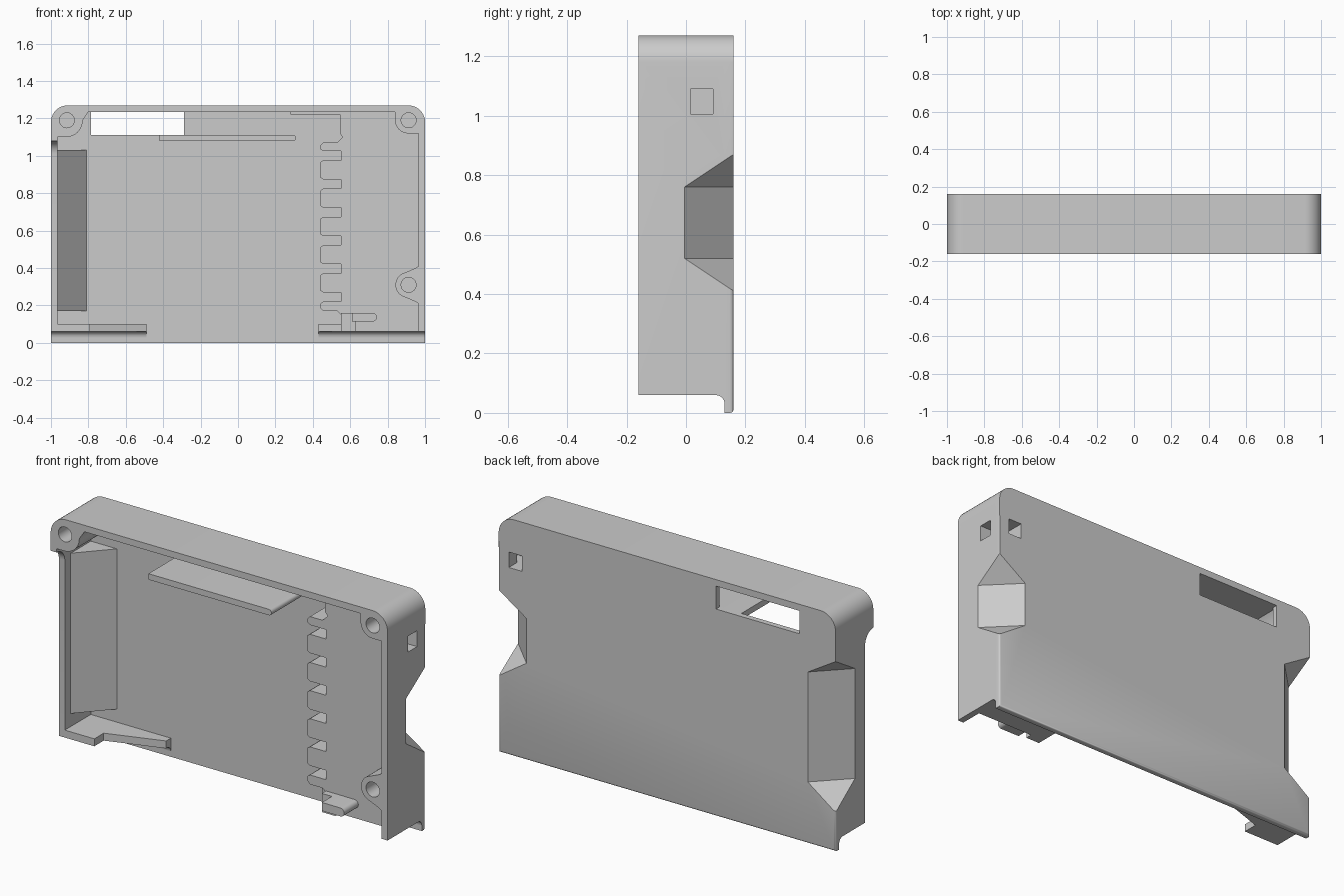
import bpy, bmesh
from math import cos, sin, radians
from mathutils import Vector

cube = bpy.data.objects.get("Cube")
if cube:
    bpy.data.objects.remove(cube, do_unlink=True)

grey = bpy.data.materials.new("plain grey")
grey.use_nodes = True
grey.diffuse_color = (0.6, 0.6, 0.6, 1)
grey.node_tree.nodes["Principled BSDF"].inputs["Base Color"].default_value = (0.6, 0.6, 0.6, 1)

FRONT, BACK, FLOOR = -0.16, 0.16, 0.13
parts, cutters = [], []


def add(name, bm, cutter=False):
    bmesh.ops.recalc_face_normals(bm, faces=bm.faces)
    mesh = bpy.data.meshes.new(name)
    bm.to_mesh(mesh)
    bm.free()
    obj = bpy.data.objects.new(name, mesh)
    bpy.context.collection.objects.link(obj)
    mesh.materials.append(grey)
    obj.hide_render = cutter
    (cutters if cutter else parts).append(obj)
    return obj


def prism(name, pts, axis, a, b, cutter=False, bevel=0):
    """Extrude a 2D outline along an axis from a to b."""
    place = {"x": lambda p, t: (t, p[0], p[1]),
             "y": lambda p, t: (p[0], t, p[1]),
             "z": lambda p, t: (p[0], p[1], t)}[axis]
    bm = bmesh.new()
    lo = [bm.verts.new(place(p, a)) for p in pts]
    hi = [bm.verts.new(place(p, b)) for p in pts]
    bm.faces.new(lo)
    cap = bm.faces.new(hi)
    n = len(pts)
    for i in range(n):
        j = (i + 1) % n
        bm.faces.new((lo[i], lo[j], hi[j], hi[i]))
    if bevel:
        bmesh.ops.bevel(bm, geom=list(cap.edges), offset=bevel, segments=3,
                        profile=0.5, affect='EDGES')
    return add(name, bm, cutter)


def box(name, x, y, z, cutter=False):
    return prism(name, [(x[0], z[0]), (x[1], z[0]), (x[1], z[1]), (x[0], z[1])],
                 "y", y[0], y[1], cutter)


def arc(cx, cy, r, a, b, steps=10):
    angles = [radians(a + (b - a) * i / steps) for i in range(steps + 1)]
    return [(cx + r * cos(t), cy + r * sin(t)) for t in angles]


def cut(target, *tools):
    for tool in tools:
        mod = target.modifiers.new(tool.name, 'BOOLEAN')
        mod.operation, mod.solver, mod.object = 'DIFFERENCE', 'EXACT', tool


def grip_cutter(name, side, low, high, tip_low, tip_high, d=0.165, e=0.05):
    """Diagonal corner scoop with sloping ends."""
    k = (d + 2 * e) / d
    tri = [(1 + e, BACK - d - e), (1 - d - e, BACK + e), (1 + e, BACK + e)]
    pts = [(x, y, z) for x, y in tri for z in (low, high)]
    pts += [(*tri[2], low - (low - tip_low) * k), (*tri[2], high + (tip_high - high) * k)]
    bm = bmesh.new()
    for x, y, z in pts:
        bm.verts.new((side * x, y, z))
    hull = bmesh.ops.convex_hull(bm, input=bm.verts)
    loose = [v for v in hull["geom_interior"] if isinstance(v, bmesh.types.BMVert)]
    bmesh.ops.delete(bm, geom=loose, context='VERTS')
    return add(name, bm, True)


# Shell: back plate with rounded rim, and the three-sided wall
arch = arc(0.91, 1.18, 0.09, 0, 90) + arc(-0.91, 1.18, 0.09, 90, 180)
back_plate = prism("back_plate", [(-1, 0), (1, 0)] + arch, "y", FLOOR, BACK, bevel=0.012)
wall = prism("outer_wall", [(1, 0.06)] + arch + [(-1, 0.06), (-0.965, 0.06),
             (-0.965, 1.235), (0.965, 1.235), (0.965, 0.06)], "y", FRONT, FLOOR)

# Raised block with a toothed inner edge
teeth = []
for i in range(6):
    z = 0.245 + 0.151 * i
    teeth += [(0.44, z - 0.035), (0.455, z - 0.025), (0.55, z - 0.025),
              (0.55, z + 0.025), (0.455, z + 0.025), (0.44, z + 0.035)]
block = prism("toothed_block", [(0.98, 0.06), (0.55, 0.06), (0.55, 0.15), (0.53, 0.17),
              (0.455, 0.17), (0.44, 0.185)] + teeth +
              [(0.44, 1.055), (0.455, 1.07), (0.53, 1.07), (0.56, 1.1), (0.545, 1.12),
               (0.545, 1.22), (0.28, 1.22), (0.28, 1.235), (0.98, 1.235)], "y", -0.04, 0.14)

# Inner skin behind the right grip
wedge = prism("grip_inner_skin", [(-0.985, -0.04), (-0.965, -0.04), (-0.81, FLOOR),
              (-0.81, 0.145), (-0.985, 0.145)], "z", 0.17, 1.03)

# Screw bosses
bosses = [
    prism("top_right_boss", [(-0.965, 1.235), (-0.965, 1.1), (-0.92, 1.1)] +
          arc(-0.92, 1.19, 0.09, -90, 0) + [(-0.8, 1.235)], "y", FRONT, 0.14),
    prism("top_left_boss", [(0.965, 1.235), (0.84, 1.235)] +
          arc(0.91, 1.19, 0.07, 180, 270) + [(0.965, 1.12)], "y", FRONT, 0.14),
    prism("lower_left_boss", [(0.965, 0.41), (0.95, 0.4)] +
          arc(0.91, 0.31, 0.068, 120, 240) + [(0.95, 0.22), (0.965, 0.21)], "y", FRONT, 0.14)]

# Shelf, latch and bottom ledges
prism("shelf", [(-0.42, 1.08), (-0.42, 1.112)] + arc(0.295, 1.096, 0.016, 90, -90),
      "y", FRONT, 0.14)
prism("latch", [(0.61, 0.115), (0.61, 0.16)] + arc(0.72, 0.137, 0.0225, 90, -90),
      "y", FRONT, 0)
box("latch_stem", (0.55, 0.63), (-0.075, 0), (0.06, 0.16))
prism("right_bottom_ledge", [(-0.98, -0.09), (-0.79, -0.09), (-0.79, -0.01), (-0.49, 0.09),
      (-0.49, 0.14), (-0.98, 0.14)], "z", 0.06, 0.1)
prism("left_bottom_ledge", [(0.43, 0.1), (0.56, 0.05), (0.56, 0.14), (0.43, 0.14)],
      "z", 0.06, 0.1)
for name, a, b in (("right_fillet", -1, -0.49), ("left_fillet", 0.43, 1)):
    prism(name, arc(0.1, 0.03, 0.03, 90, 0, 6) + [(0.135, 0.03), (0.135, 0.062), (0.1, 0.062)],
          "x", a, b)

# Cutters
left_grip = grip_cutter("left_grip_cutter", 1, 0.52, 0.76, 0.41, 0.87)
right_grip = grip_cutter("right_grip_cutter", -1, 0.33, 0.92, 0.21, 1.02)
recess = prism("wall_recess_cutter", [(-0.3, 0), (-0.09, 0)] +
               arc(-0.16, 1.01, 0.07, 0, 90) + [(-0.3, 1.08)], "x", -1.1, -0.94, True)
window = box("window_cutter", (-0.785, -0.29), (0, 0.3), (1.112, 1.235), True)
side_slot = box("side_slot_cutter", (0.86, 1.1), (0.015, 0.09), (1.005, 1.09), True)
back_slot = box("back_slot_cutter", (0.861, 0.94), (0.016, 0.3), (1.006, 1.089), True)
holes = [prism("screw_hole_cutter", arc(x, z, 0.04, 0, 345, 23), "y", -0.3, 0.05, True)
         for x, z in ((-0.915, 1.19), (0.912, 1.19), (0.912, 0.31))]

cut(back_plate, left_grip, right_grip, window, back_slot)
cut(wall, left_grip, right_grip, recess, side_slot)
cut(block, left_grip, side_slot, back_slot, *holes[1:])
cut(wedge, right_grip)
for boss, hole in zip(bosses, holes):
    cut(boss, hole)

# Bake the cuts, drop the helpers and shade
bpy.context.view_layer.update()
graph = bpy.context.evaluated_depsgraph_get()
baked = [(p, bpy.data.meshes.new_from_object(p.evaluated_get(graph))) for p in parts]
for part, mesh in baked:
    part.modifiers.clear()
    part.data = mesh
for tool in cutters:
    bpy.data.objects.remove(tool, do_unlink=True)
bpy.ops.object.select_all(action='DESELECT')
for part in parts:
    part.select_set(True)
bpy.context.view_layer.objects.active = parts[0]
bpy.ops.object.shade_smooth_by_angle(angle=radians(30))
